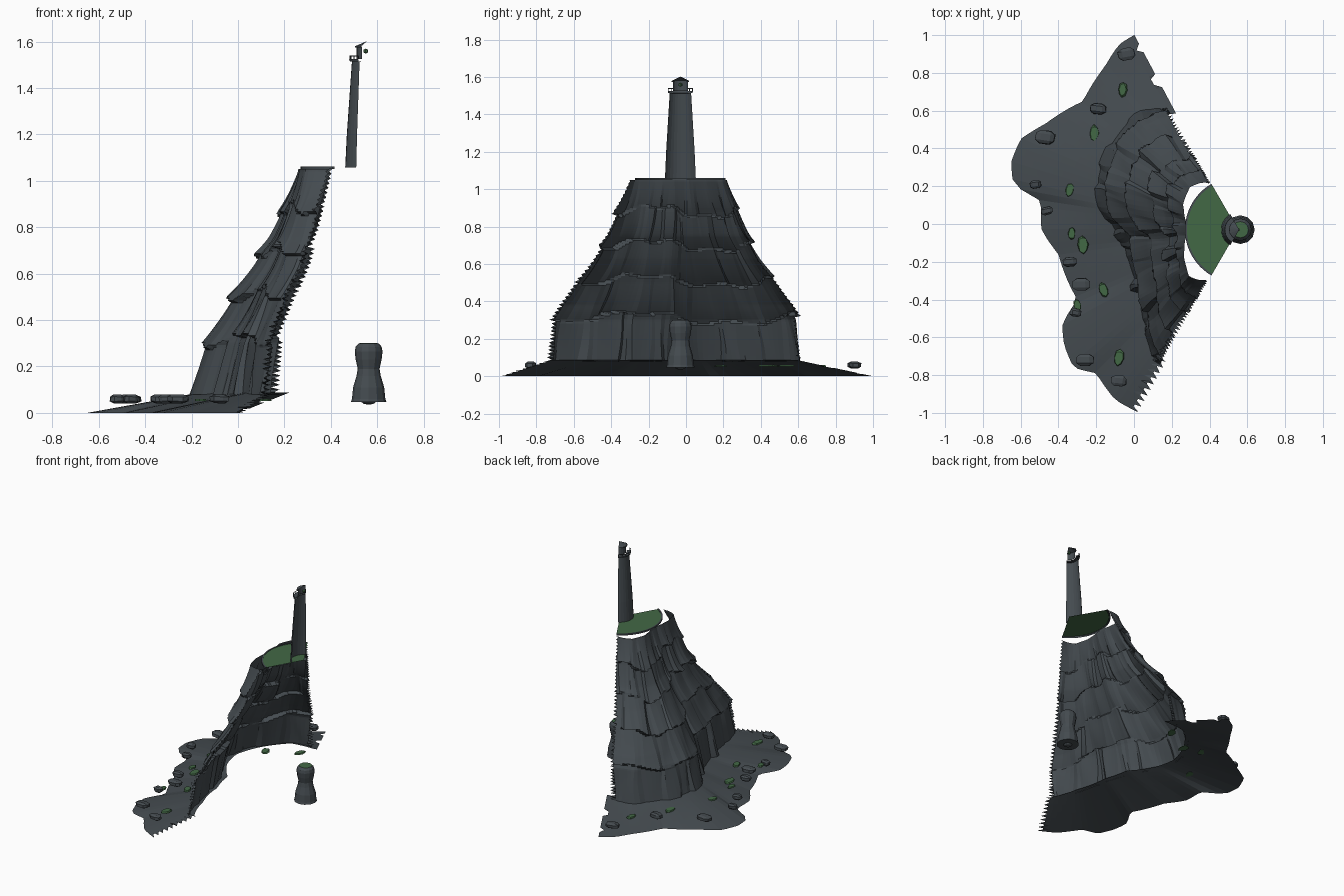
import bpy, bmesh, math, random
from mathutils import Vector, Matrix

random.seed(4)
cube = bpy.data.objects.get("Cube")
if cube:
    bpy.data.objects.remove(cube, do_unlink=True)

CX, CY = 0.55, -0.03      # axis of the headland
TOWER_X = 0.557
STACK_X = 0.563
HALF = 60                 # half angle of the wedge, in degrees


def material(name, rgb):
    m = bpy.data.materials.new(name)
    m.use_nodes = True
    col = (*rgb, 1)
    m.diffuse_color = col
    m.node_tree.nodes["Principled BSDF"].inputs["Base Color"].default_value = col
    return m


SLATE = material("slate_grey", (0.058, 0.070, 0.079))
GRASS = material("grass_green", (0.055, 0.14, 0.06))


def finish(name, bm, mat):
    me = bpy.data.meshes.new(name)
    bm.to_mesh(me)
    bm.free()
    me.materials.append(mat)
    ob = bpy.data.objects.new(name, me)
    bpy.context.collection.objects.link(ob)
    return ob


def polar(a, r, z, cx=CX):
    """Point at angle a (degrees from -x towards +y) around the axis."""
    a = math.radians(a)
    return Vector((cx - r * math.cos(a), CY + r * math.sin(a), z))


def lerp(table, x):
    """Piecewise linear lookup in a sorted list of pairs."""
    if x <= table[0][0]:
        return table[0][1]
    for (x0, y0), (x1, y1) in zip(table, table[1:]):
        if x <= x1:
            return y0 + (y1 - y0) * (x - x0) / (x1 - x0)
    return table[-1][1]


def sheet(name, rows, mat):
    """Surface through a grid of points."""
    bm = bmesh.new()
    grid = [[bm.verts.new(p) for p in row] for row in rows]
    for lo, hi in zip(grid, grid[1:]):
        for i in range(len(lo) - 1):
            bm.faces.new((lo[i], hi[i], hi[i + 1], lo[i + 1]))
    bmesh.ops.remove_doubles(bm, verts=bm.verts, dist=1e-5)
    return finish(name, bm, mat)


def lathe(name, profile, mat, half=HALF, steps=10, cx=CX):
    """Revolved profile of (radius, height), open wedge or full turn."""
    angles = [half * (2 * i / steps - 1) for i in range(steps + 1)]
    return sheet(name, [[polar(a, r, z, cx) for a in angles] for r, z in profile], mat)


def radii(points):
    """Turn outline points into sorted (angle, radius) pairs."""
    out = []
    for x, y in points:
        dx, dy = CX - x, y - CY
        out.append((math.degrees(math.atan2(dy, dx)), math.hypot(dx, dy)))
    return sorted(out)


# Outlines of the cliff brow, the cliff foot and the shore
brow = radii([(0.41, 0.22), (0.3, 0.2), (0.26, 0.1), (0.275, 0.02), (0.28, -0.06),
              (0.265, -0.16), (0.295, -0.28), (0.39, -0.3)])
foot = radii([(0.19, 0.62), (0, 0.6), (-0.15, 0.41), (-0.21, 0.24), (-0.18, 0.08),
              (-0.06, -0.1), (-0.01, -0.3), (0.05, -0.55), (0.13, -0.76)])
shore = radii([(0, 1), (-0.08, 0.95), (-0.15, 0.84), (-0.27, 0.65), (-0.47, 0.53),
               (-0.6, 0.45), (-0.65, 0.33), (-0.64, 0.21), (-0.49, 0.12),
               (-0.49, -0.03), (-0.4, -0.16), (-0.3, -0.4), (-0.38, -0.53),
               (-0.37, -0.64), (-0.32, -0.76), (-0.2, -0.79), (-0.1, -0.93), (0.03, -1)])

# Cliff: stacked strata with lips, broken into blocks, ragged at both ends
mid_slope = [(0.08, 1), (0.3, 0.85), (0.5, 0.6), (0.63, 0.41), (0.75, 0.25),
             (0.9, 0.12), (1.045, 0)]
end_slope = [(0.08, 1), (0.3, 0.93), (0.38, 0.85), (0.5, 0.66), (0.63, 0.45),
             (0.75, 0.29), (0.9, 0.14), (1.045, 0)]
ROWS, COLS = 96, 60
ledges = [0.06, 0.31, 0.51, 0.7, 0.88, 1.2]
blocks = []
for band in ledges:
    offsets = []
    while len(offsets) <= COLS:
        offsets += [random.uniform(-0.02, 0.02)] * random.randint(2, 6)
    blocks.append(offsets)

cliff = []
for j in range(ROWS + 1):
    z = 0.08 + 0.97 * j / ROWS
    row = []
    for i in range(COLS + 1):
        a = HALF * (2 * i / COLS - 1)
        level = z + 0.03 * math.sin(a * 0.07) + 0.015 * math.sin(a * 0.23)
        k = max(n for n in range(len(ledges) - 1) if n == 0 or ledges[n] <= level)
        f = min(1, max(0, (level - ledges[k]) / (ledges[k + 1] - ledges[k])))
        mix = (a / HALF) ** 2
        t = lerp(mid_slope, z) * (1 - mix) + lerp(end_slope, z) * mix
        top = lerp(brow, a)
        r = top + (lerp(foot, a) - top) * t
        fade = min(1, (1.05 - z) * 6)
        lip = 0.024 * (1 - f) ** 3 if k else 0
        r += fade * (blocks[k][i] * (1 - 0.5 * f) + lip - 0.006)
        if i in (0, COLS):
            if j % 2:
                a *= random.uniform(0.94, 0.97)
        else:
            a += 0.7 * math.sin(z * 13 + i * 0.8)
        row.append(polar(a, r, z))
    cliff.append(row)
sheet("cliff", cliff, SLATE)

# Shore sloping down to the water: fine teeth at one end, two notches at the other
TEETH, SPAN = 18, 60
beach = []
for j in range(TEETH + 1):
    s = j / TEETH
    row = []
    for i in range(SPAN + 1):
        a = -61.5 + 123.5 * i / SPAN
        inner = lerp(foot, a) - 0.045
        r = inner + (lerp(shore, a) - inner) * s
        if i == 0 and j % 2:
            a *= 0.93
        if i == SPAN:
            a -= {7: 4, 8: 4.5, 15: 1.5}.get(j, 0)
        row.append(polar(a, r, 0.088 * (1 - s)))
    beach.append(row)
sheet("shore", beach, SLATE)

# Grassy summit with a thin stone rim
lathe("summit_grass", [(0, 1.058), (0.27, 1.058)], GRASS, steps=24)
lathe("summit_rim", [(0.27, 1.05), (0.27, 1.061), (0.28, 1.061), (0.28, 1.05)],
      SLATE, steps=24)

# Lighthouse
lathe("tower", [(0.095, 1.058), (0.088, 1.2), (0.066, 1.515)], SLATE, cx=TOWER_X)
lathe("gallery", [(0.05, 1.513), (0.075, 1.515), (0.078, 1.525), (0.05, 1.525)],
      SLATE, cx=TOWER_X)
lathe("gallery_rail", [(0.075, 1.536), (0.078, 1.54), (0.074, 1.54)], SLATE, cx=TOWER_X)
for a in range(-HALF, HALF + 1, 20):
    post = lathe("rail_post", [(0.002, 1.525), (0.002, 1.538)], SLATE, 180, 4, 0)
    post.location = polar(a, 0.075, 0, TOWER_X) - Vector((0, CY, 0))
lathe("lantern_room", [(0.046, 1.525), (0.046, 1.578)], SLATE, steps=6, cx=TOWER_X)
lathe("lantern_roof", [(0.054, 1.574), (0.053, 1.58), (0.02, 1.594), (0, 1.602)],
      SLATE, steps=6, cx=TOWER_X)
lathe("lamp", [(0, 1.548), (0.01, 1.553), (0.01, 1.565), (0, 1.57)], GRASS, 180, 8)

# Free standing sea stack with a grass cap
lathe("sea_stack", [(0, 0.036), (0.02, 0.038), (0.03, 0.046), (0.076, 0.048),
                    (0.072, 0.06), (0.067, 0.11), (0.052, 0.16), (0.047, 0.19),
                    (0.056, 0.23), (0.06, 0.265), (0.056, 0.285), (0.043, 0.3)],
      SLATE, 180, 12, STACK_X)
lathe("stack_cap", [(0.043, 0.3), (0, 0.301)], GRASS, 180, 12, STACK_X)


def boulder(x, y, size):
    bm = bmesh.new()
    bmesh.ops.create_cube(bm, size=1)
    bmesh.ops.bevel(bm, geom=bm.edges[:], offset=0.25, segments=1, affect='EDGES')
    for v in bm.verts:
        v.co *= random.uniform(0.93, 1.07)
    turn = Matrix.Rotation(random.uniform(-0.3, 0.3), 4, 'Z')
    bm.transform(Matrix.Translation((x, y, 0.06)) @ turn
                 @ Matrix.Diagonal((size, size * 0.7, 0.038, 1)))
    finish("boulder", bm, SLATE)


def grass_tuft(x, y, size):
    bm = bmesh.new()
    bmesh.ops.create_cone(bm, cap_ends=True, segments=8, radius1=1, radius2=0.85, depth=1)
    for v in bm.verts:
        v.co.xy *= random.uniform(0.85, 1.1)
    turn = Matrix.Rotation(random.uniform(-0.4, 0.4), 4, 'Z')
    bm.transform(Matrix.Translation((x, y, 0.056)) @ turn
                 @ Matrix.Diagonal((size * 0.6, size, 0.009, 1)))
    finish("grass_tuft", bm, GRASS)


# Scattered boulders and tufts along the shore
for x, y, s in [(-0.04, 0.9, 0.09), (-0.19, 0.61, 0.08), (-0.47, 0.46, 0.1),
                (-0.52, 0.21, 0.06), (-0.46, 0.07, 0.06), (-0.34, -0.2, 0.07),
                (-0.28, -0.32, 0.09), (-0.31, -0.47, 0.06), (-0.26, -0.72, 0.09),
                (-0.08, -0.83, 0.08)]:
    boulder(x, y, s)
for x, y, s in [(-0.06, 0.71, 0.04), (-0.21, 0.48, 0.045), (-0.34, 0.18, 0.04),
                (-0.33, -0.05, 0.035), (-0.27, -0.11, 0.05), (-0.16, -0.35, 0.042),
                (-0.3, -0.43, 0.035), (-0.08, -0.71, 0.045),
                (-0.08, 0.43, 0.045), (0.12, 0.54, 0.045)]:
    grass_tuft(x, y, s)
